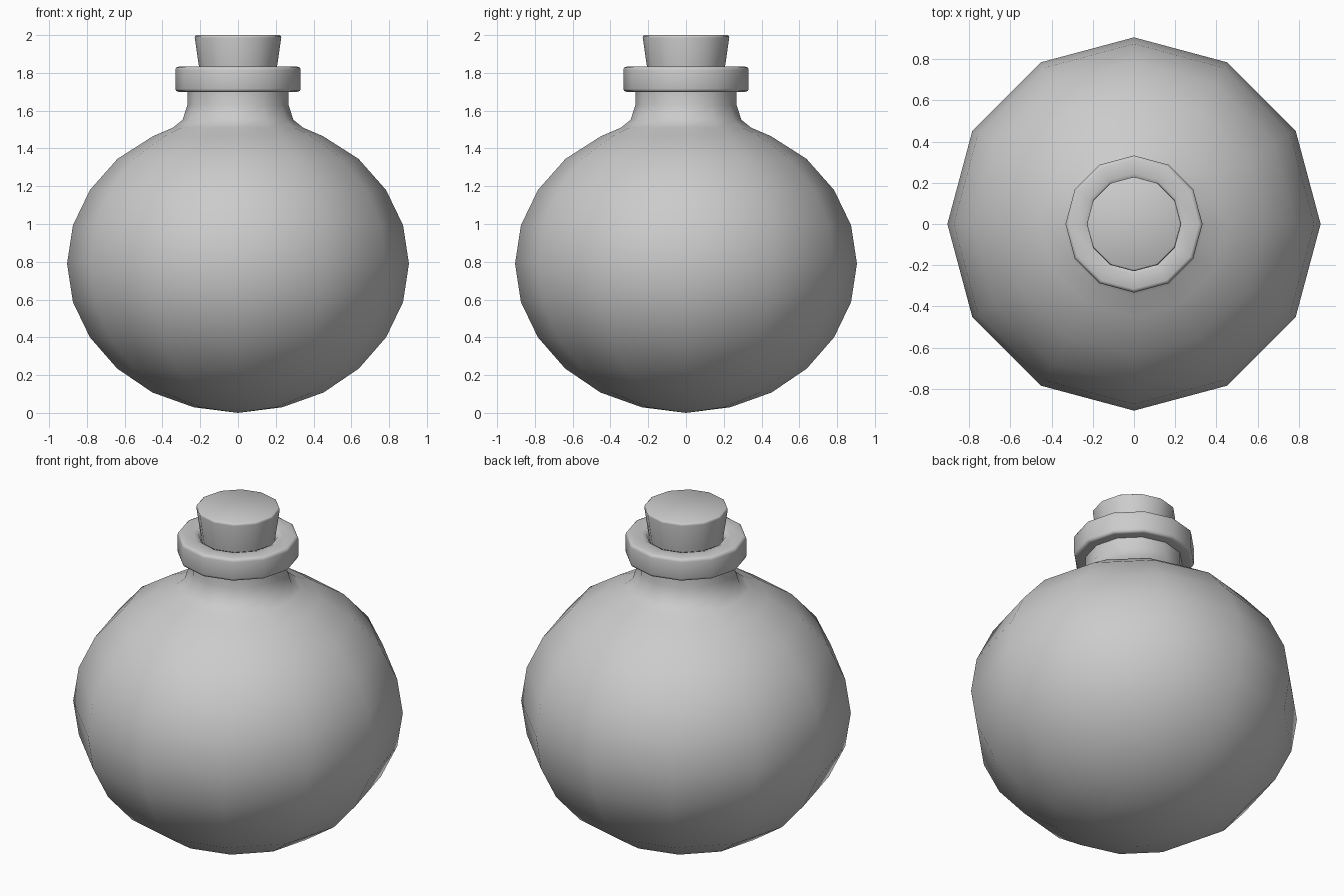
import bpy, bmesh, math

if "Cube" in bpy.data.objects:
    bpy.data.objects.remove(bpy.data.objects["Cube"])

SIDES = 12


def lathe(name, profile, angle=60):
    """Revolve (radius, z) points around z; radius 0 closes with a pole."""
    bm = bmesh.new()
    rings = []
    for r, z in profile:
        if r == 0:
            rings.append([bm.verts.new((0, 0, z))] * SIDES)
        else:
            rings.append([bm.verts.new((r * math.cos(2 * math.pi * i / SIDES),
                                        r * math.sin(2 * math.pi * i / SIDES), z))
                          for i in range(SIDES)])
    for a, b in zip(rings, rings[1:]):
        for i in range(SIDES):
            j = (i + 1) % SIDES
            corners = list(dict.fromkeys((a[i], a[j], b[j], b[i])))
            bm.faces.new(corners)
    bmesh.ops.recalc_face_normals(bm, faces=bm.faces[:])
    mesh = bpy.data.meshes.new(name)
    bm.to_mesh(mesh)
    bm.free()
    obj = bpy.data.objects.new(name, mesh)
    bpy.context.collection.objects.link(obj)
    bpy.ops.object.select_all(action='DESELECT')
    obj.select_set(True)
    bpy.context.view_layer.objects.active = obj
    bpy.ops.object.shade_smooth_by_angle(angle=math.radians(angle))
    return obj


# Round flask with flared neck, rolled collar and inner mouth
lathe("flask", [
    (0, 0.0), (0.235, 0.03), (0.453, 0.108), (0.64, 0.235), (0.784, 0.40),
    (0.874, 0.587), (0.905, 0.79), (0.874, 0.993), (0.784, 1.18),
    (0.638, 1.345), (0.45, 1.465), (0.345, 1.51), (0.293, 1.552),
    (0.268, 1.63), (0.268, 1.70),
    (0.315, 1.70), (0.328, 1.704), (0.332, 1.716),
    (0.332, 1.815), (0.328, 1.828), (0.315, 1.833),
    (0.245, 1.833), (0.22, 1.824), (0.205, 1.80), (0.19, 1.68), (0, 1.66),
])

# Tapered cork stopper
lathe("cork", [
    (0, 1.68), (0.185, 1.68), (0.207, 1.835), (0.229, 1.986),
    (0.228, 1.995), (0.220, 2.0), (0, 2.0),
])
